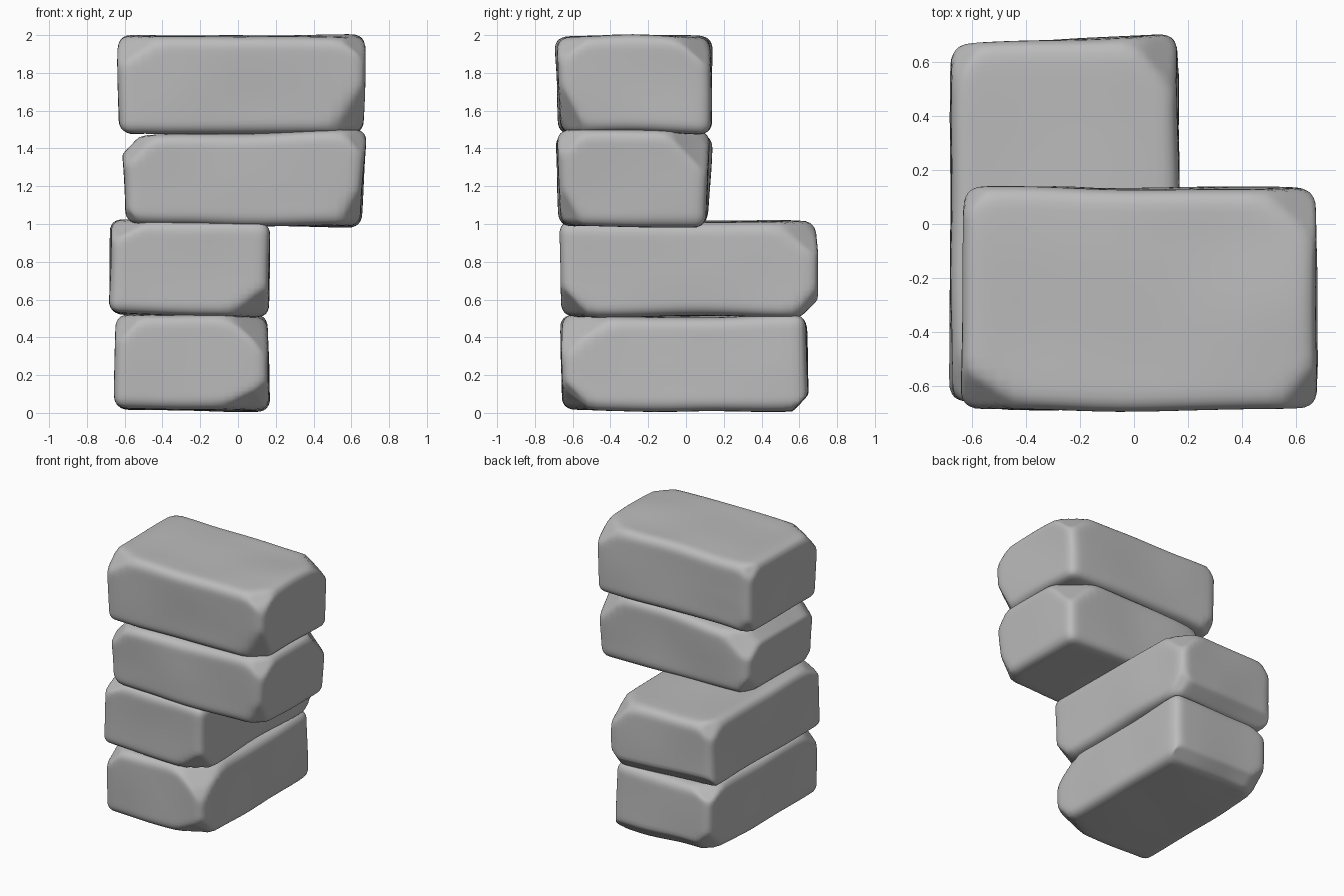
import bpy, bmesh, math, random
from mathutils import Vector, noise

old = bpy.data.objects.get("Cube")
if old:
    bpy.data.objects.remove(old, do_unlink=True)

stone_grey = bpy.data.materials.new("stone_grey")
stone_grey.use_nodes = True
GREY = (0.5, 0.5, 0.5, 1)
stone_grey.diffuse_color = GREY
stone_grey.node_tree.nodes["Principled BSDF"].inputs["Base Color"].default_value = GREY


def lerp(a, b, t):
    return a + (b - a) * t


def stone(name, bottom, top, back_skew, chips, seed, radius=0.065):
    """bottom/top: x min, x max, y min, y max, z at left, z at right.
    chips: direction of a knocked-off edge or corner, and its depth."""
    rng = random.Random(seed)
    shift = Vector((seed * 7.3, seed * 3.1, seed * 5.7))
    half = Vector([(top[i + 1] - top[i] + bottom[i + 1] - bottom[i]) / 4 for i in (0, 2)]
                  + [(sum(top[4:]) - sum(bottom[4:])) / 4])
    bm = bmesh.new()
    bmesh.ops.create_cube(bm, size=2)
    bmesh.ops.subdivide_edges(bm, edges=bm.edges[:], cuts=23, use_grid_fill=True)

    # Rounded block, with the grid drawn tight towards the edges
    for v in bm.verts:
        q = Vector([math.sin(c * math.pi / 2) * h for c, h in zip(v.co, half)])
        core = Vector([max(-h + radius, min(h - radius, c)) for c, h in zip(q, half)])
        v.co = core + (q - core).normalized() * radius

    # Flattened chips on chosen and random edges
    cuts = [(Vector(d).normalized(), depth) for d, depth in chips]
    for _ in range(9):
        d = Vector([rng.choice((-1, 1)) * rng.uniform(0.45, 1) for _ in range(3)])
        cuts.append((d.normalized(), rng.uniform(0.015, 0.045)))
    for n, depth in cuts:
        limit = max(v.co.dot(n) for v in bm.verts) - depth
        for v in bm.verts:
            over = v.co.dot(n) - limit
            if over > 0:
                v.co -= n * over
    bmesh.ops.smooth_vert(bm, verts=bm.verts[:], factor=0.4,
                          use_axis_x=True, use_axis_y=True, use_axis_z=True)

    # Taper and lean the block, then add a soft uneven surface
    for v in bm.verts:
        u, w, t = [(c / h + 1) / 2 for c, h in zip(v.co, half)]
        r = [lerp(b, a, t) for b, a in zip(bottom, top)]
        v.co = Vector((lerp(r[0], r[1], u),
                       lerp(r[2], r[3] + back_skew * (u - 0.5), w),
                       lerp(r[4], r[5], u)))
        v.co += noise.noise_vector(v.co * 2.2 + shift) * 0.014

    mesh = bpy.data.meshes.new(name)
    bm.to_mesh(mesh)
    bm.free()
    mesh.materials.append(stone_grey)
    mesh.polygons.foreach_set("use_smooth", [True] * len(mesh.polygons))
    obj = bpy.data.objects.new(name, mesh)
    bpy.context.collection.objects.link(obj)


# Two stones running front to back, two running side to side
stone("bottom_stone", (-0.65, 0.165, -0.66, 0.65, 0.02, 0.005),
      (-0.655, 0.16, -0.665, 0.64, 0.52, 0.515), 0.01,
      [((1, -1, -1), 0.06), ((0, 1, -1), 0.035), ((1, -1, 1), 0.05)], 1)
stone("lower_stone", (-0.685, 0.16, -0.66, 0.68, 0.525, 0.51),
      (-0.67, 0.165, -0.67, 0.68, 1.02, 1.01), 0.035,
      [((0, 1, -1), 0.04), ((1, 1, 1), 0.05), ((1, -1, -1), 0.04)], 2)
stone("upper_stone", (-0.59, 0.65, -0.67, 0.115, 1.01, 0.98),
      (-0.62, 0.68, -0.685, 0.13, 1.465, 1.5), 0.0,
      [((-1, 0, 1), 0.045), ((-1, 1, 1), 0.07), ((-1, -1, 1), 0.04)], 3)
stone("top_stone", (-0.62, 0.665, -0.67, 0.14, 1.475, 1.48),
      (-0.635, 0.68, -0.69, 0.13, 1.995, 1.995), -0.01,
      [((-1, -1, 1), 0.06), ((1, -1, -1), 0.05), ((1, 1, 1), 0.04)], 4)
